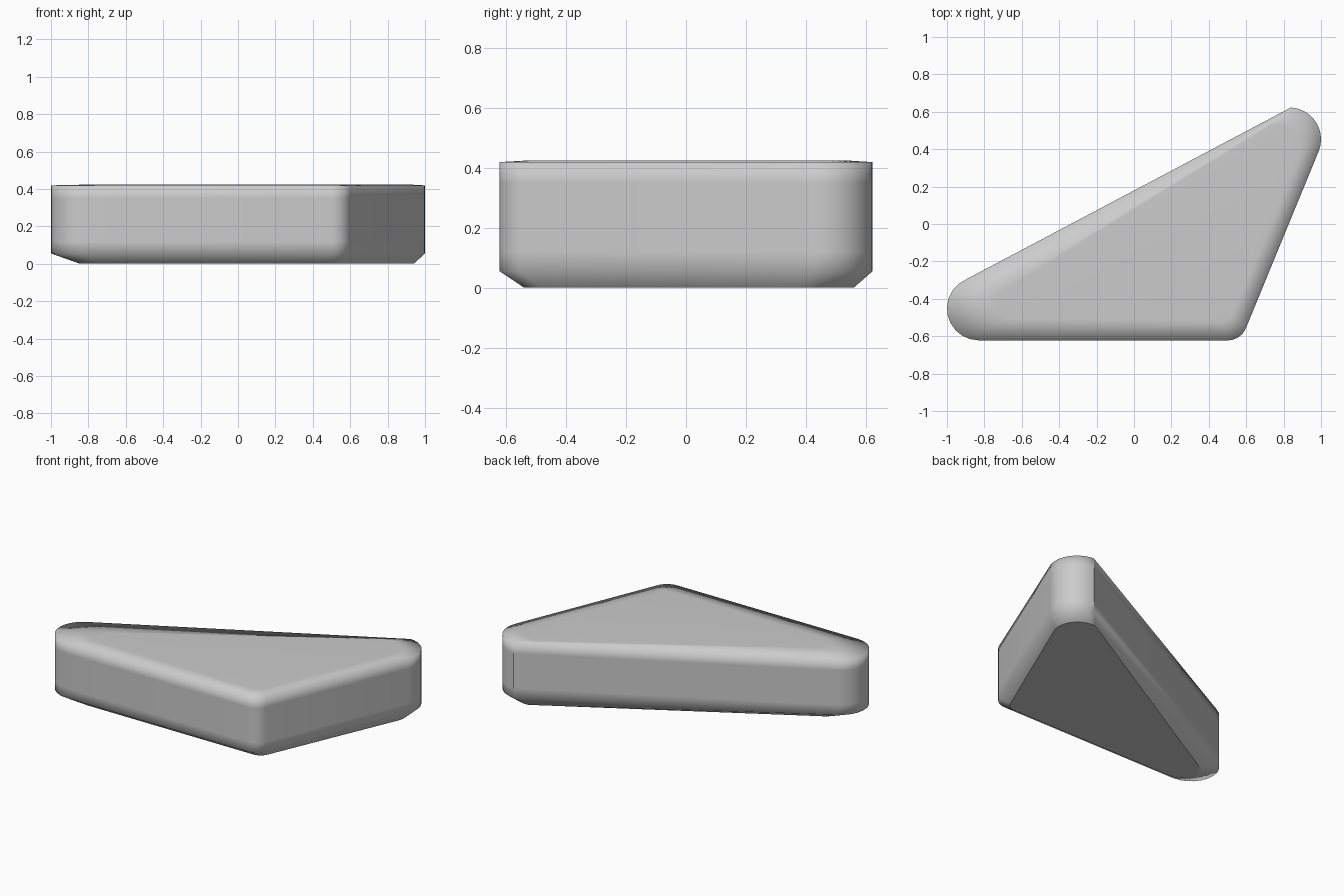
import bpy, bmesh
from math import radians, cos, sin

if "Cube" in bpy.data.objects:
    bpy.data.objects.remove(bpy.data.objects["Cube"])

N = 10  # segments per corner arc


def outline(corners, z):
    """Ring of points from corner arcs (cx, cy, radius, start, end)."""
    pts = []
    for cx, cy, r, a0, a1 in corners:
        for i in range(N + 1):
            a = radians(a0 + (a1 - a0) * i / N)
            pts.append((cx + r * cos(a), cy + r * sin(a), z))
    return pts


# outer wall, inset bottom face and inset top face
# corner order: front right, back right, left
wall = [(0.50, -0.515, 0.107, 270, 338), (0.83, 0.453, 0.17, -21, 87),
        (-0.83, -0.452, 0.17, 114, 270)]
bottom = [(0.49, -0.46, 0.08, 270, 338), (0.79, 0.41, 0.15, -15, 96),
          (-0.735, -0.43, 0.11, 122, 270)]
top = [(0.47, -0.46, 0.06, 270, 338), (0.76, 0.40, 0.13, -20, 105),
       (-0.64, -0.42, 0.09, 118, 270)]

rings = [outline(bottom, 0.0), outline(wall, 0.055), outline(wall, 0.12),
         outline(wall, 0.35), outline(wall, 0.419), outline(top, 0.425)]

bm = bmesh.new()
loops = [[bm.verts.new(p) for p in ring] for ring in rings]
n = len(loops[0])
for lo, hi in zip(loops, loops[1:]):
    for i in range(n):
        j = (i + 1) % n
        bm.faces.new((lo[i], lo[j], hi[j], hi[i]))
base = bm.faces.new(loops[0][::-1])
bm.faces.new(loops[-1])
for f in bm.faces:
    f.smooth = True

# crisp edge around the underside and at the ends of the long back wall
for e in base.edges:
    e.smooth = False
for lo, hi in zip(loops[1:4], loops[2:5]):
    k = 2 * N + 1
    for edge in (bm.edges.get((lo[k], hi[k])),):
        edge.smooth = False

mesh = bpy.data.meshes.new("rounded_wedge")
bm.to_mesh(mesh)
bm.free()
obj = bpy.data.objects.new("rounded_wedge", mesh)
bpy.context.collection.objects.link(obj)
